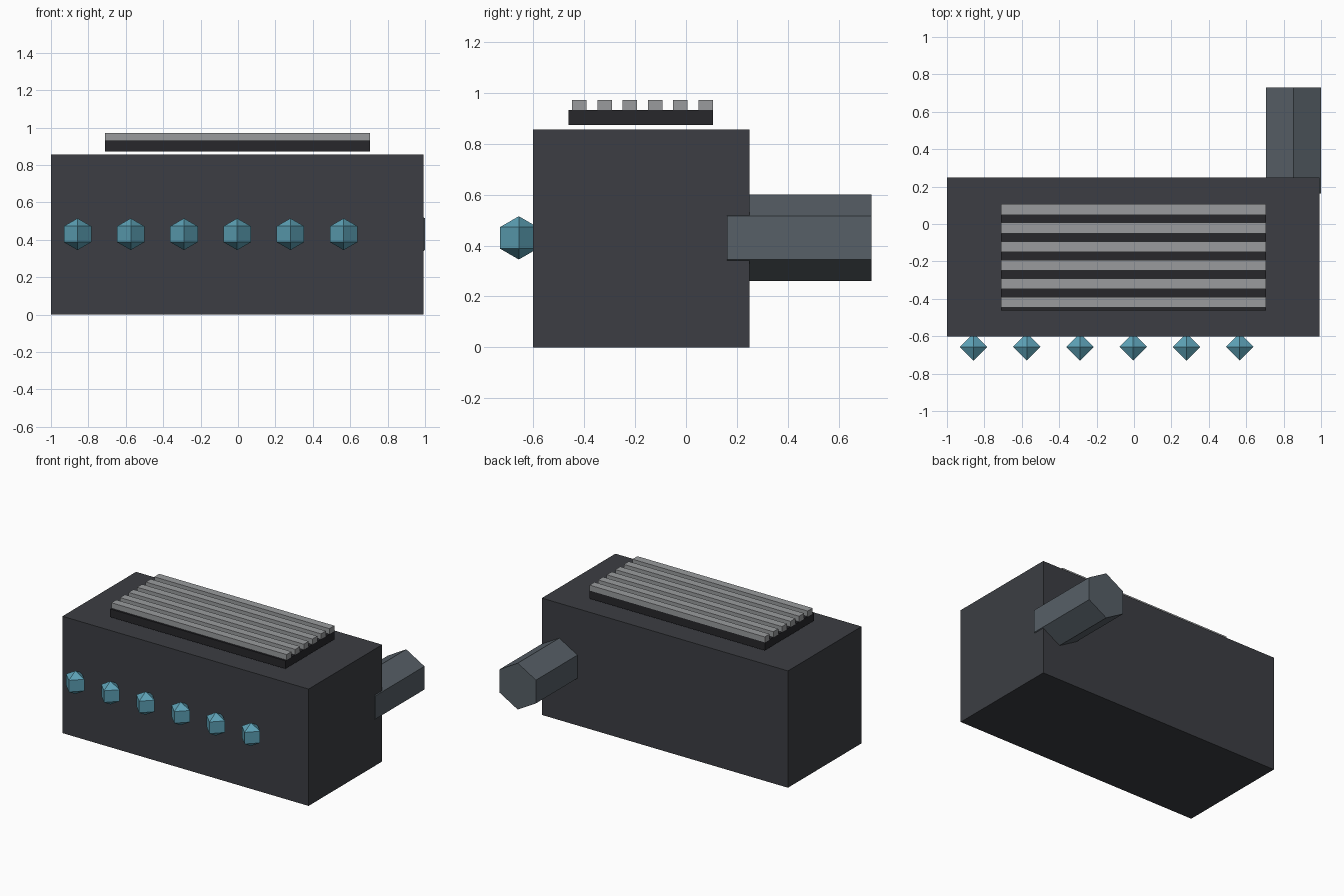
import bpy
from math import pi

if "Cube" in bpy.data.objects:
    bpy.data.objects.remove(bpy.data.objects["Cube"])


def paint(obj, name, color):
    mat = bpy.data.materials.get(name) or bpy.data.materials.new(name)
    mat.diffuse_color = (*color, 1)
    mat.use_nodes = True
    mat.node_tree.nodes["Principled BSDF"].inputs["Base Color"].default_value = mat.diffuse_color
    obj.data.materials.append(mat)


def box(name, x, y, z, mat, color):
    """Box from (min, max) ranges on each axis."""
    bpy.ops.mesh.primitive_cube_add(size=1, location=[(a + b) / 2 for a, b in (x, y, z)])
    obj = bpy.context.object
    obj.name = name
    obj.scale = [b - a for a, b in (x, y, z)]
    bpy.ops.object.transform_apply(location=False, rotation=False, scale=True)
    paint(obj, mat, color)


DARK = (0.045, 0.048, 0.056)
BLACK = (0.02, 0.02, 0.024)
STEEL = (0.095, 0.115, 0.135)
GREY = (0.32, 0.33, 0.34)
TEAL = (0.11, 0.36, 0.47)

# Main housing
box("housing", (-1.0, 0.993), (-0.602, 0.249), (0, 0.855), "dark_metal", DARK)

# Vent plate floating just above the housing, with six slats
GRILLE_X = (-0.712, 0.707)
box("vent_plate", GRILLE_X, (-0.462, 0.106), (0.873, 0.932), "black_metal", BLACK)
for i in range(6):
    y = -0.419 + i * 0.0993
    box(f"vent_slat_{i + 1}", GRILLE_X, (y - 0.0285, y + 0.0285), (0.93, 0.972), "grey_metal", GREY)

# Hexagonal exhaust pipe out of the back
bpy.ops.mesh.primitive_cylinder_add(vertices=6, radius=0.17, depth=0.567,
                                    location=(0.852, 0.4455, 0.43), rotation=(pi / 2, 0, 0))
pipe = bpy.context.object
pipe.name = "exhaust_pipe"
paint(pipe, "steel", STEEL)

# Row of indicator lamps along the front
for i in range(6):
    bpy.ops.mesh.primitive_uv_sphere_add(segments=4, ring_count=3, radius=0.085,
                                         location=(-0.858 + i * 0.2846, -0.657, 0.43))
    lamp = bpy.context.object
    lamp.name = f"indicator_lamp_{i + 1}"
    paint(lamp, "teal_glow", TEAL)
